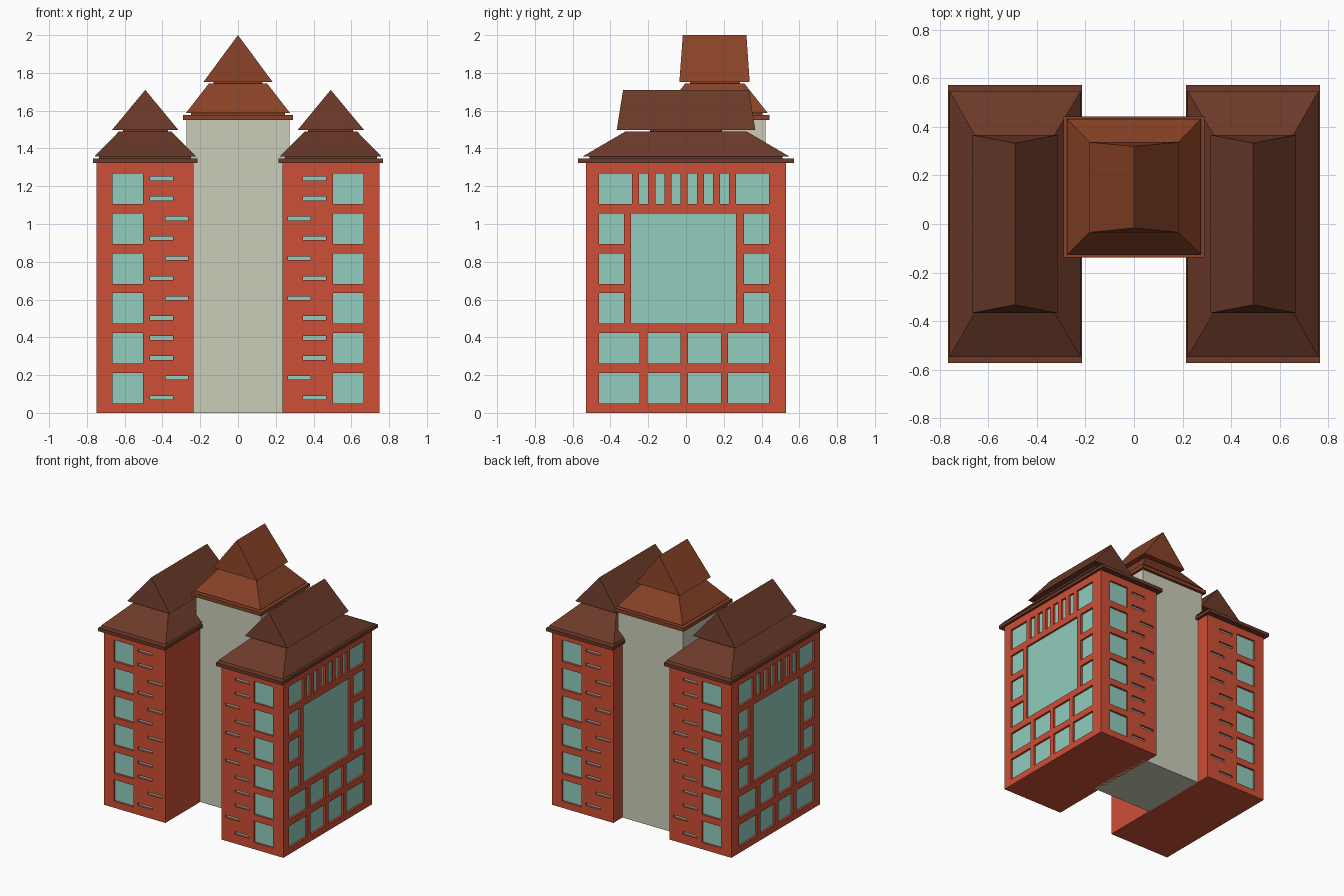
import bpy, bmesh

if "Cube" in bpy.data.objects:
    bpy.data.objects.remove(bpy.data.objects["Cube"])


def material(name, rgb):
    m = bpy.data.materials.new(name)
    lin = [((c / 255 + 0.055) / 1.055) ** 2.4 for c in rgb]
    m.diffuse_color = (*lin, 1)
    m.use_nodes = True
    m.node_tree.nodes["Principled BSDF"].inputs["Base Color"].default_value = m.diffuse_color
    return m


RED = material("red brick", (206, 79, 54))
GLASS = material("pale teal glass", (145, 205, 190))
STONE = material("pale stone", (202, 206, 185))
BROWN = material("dark brown roof", (108, 58, 41))
RUST = material("rust brown roof", (136, 66, 38))


def add_frustum(bm, lo, hi):
    """lo / hi are (x0, x1, y0, y1, z); equal x0 and x1 on top make a ridge."""
    rings = []
    for x0, x1, y0, y1, z in (lo, hi):
        rings.append([bm.verts.new(p) for p in
                      ((x0, y0, z), (x1, y0, z), (x1, y1, z), (x0, y1, z))])
    a, b = rings
    bm.faces.new(a[::-1])
    bm.faces.new(b)
    for i in range(4):
        j = (i + 1) % 4
        bm.faces.new((a[i], a[j], b[j], b[i]))


def add_box(bm, x0, x1, y0, y1, z0, z1):
    add_frustum(bm, (x0, x1, y0, y1, z0), (x0, x1, y0, y1, z1))


def finish(bm, name, *mats, mirror=False):
    bmesh.ops.remove_doubles(bm, verts=bm.verts, dist=1e-5)
    bmesh.ops.recalc_face_normals(bm, faces=bm.faces)
    me = bpy.data.meshes.new(name)
    bm.to_mesh(me)
    bm.free()
    for m in mats:
        me.materials.append(m)
    ob = bpy.data.objects.new(name, me)
    bpy.context.collection.objects.link(ob)
    if mirror:
        ob.modifiers.new("Mirror", "MIRROR")
    return ob


def frustum(name, lo, hi, mat, mirror=False):
    bm = bmesh.new()
    add_frustum(bm, lo, hi)
    return finish(bm, name, mat, mirror=mirror)


def box(name, x0, x1, y0, y1, z0, z1, mat, mirror=False):
    return frustum(name, (x0, x1, y0, y1, z0), (x0, x1, y0, y1, z1), mat, mirror)


# side tower body
X0, X1, Y, D = 0.235, 0.75, 0.53, 0.015
body = box("side_tower", X0, X1, -Y, Y, 0, 1.325, RED)

# window cutters
rows = [(0.05 + 0.211 * i, 0.212 + 0.211 * i) for i in range(6)]
cut = bmesh.new()


def end_hole(x0, x1, z0, z1):
    add_box(cut, x0, x1, -Y - 0.1, -Y + D, z0, z1)
    add_box(cut, x0, x1, Y - D, Y + 0.1, z0, z1)


def side_hole(y0, y1, z0, z1):
    add_box(cut, X1 - D, X1 + 0.1, y0, y1, z0, z1)


for z0, z1 in rows:
    end_hole(0.503, 0.665, z0, z1)
for k in range(12):                                  # staggered slits
    x = 0.265 if k in (1, 5, 7, 9) else 0.345
    z = 0.08 + 0.1055 * k
    end_hole(x, x + 0.12, z - 0.01, z + 0.01)
for z0, z1 in rows[:2]:                              # lower wide windows
    for y0, y1 in ((-0.46, -0.245), (-0.205, -0.03), (0.01, 0.185), (0.222, 0.44)):
        side_hole(y0, y1, z0, z1)
for z0, z1 in rows[2:5]:                             # edge windows
    side_hole(-0.46, -0.328, z0, z1)
    side_hole(0.308, 0.44, z0, z1)
side_hole(-0.29, 0.265, rows[2][0], rows[4][1])      # large window
side_hole(-0.46, -0.285, *rows[5])
side_hole(0.265, 0.44, *rows[5])
for i in range(6):                                   # narrow top windows
    y = -0.248 + 0.0857 * i
    side_hole(y, y + 0.048, *rows[5])
cutter = finish(cut, "window_cutter")
cutter.hide_render = True

mod = body.modifiers.new("Windows", "BOOLEAN")
mod.object = cutter
mod.operation = "DIFFERENCE"
mod.solver = "EXACT"
deps = bpy.context.evaluated_depsgraph_get()
mesh = bpy.data.meshes.new_from_object(body.evaluated_get(deps))
body.modifiers.clear()
body.data = mesh
bpy.data.objects.remove(cutter)

# glass on the recessed faces
mesh.materials.clear()
mesh.materials.append(RED)
mesh.materials.append(GLASS)
for p in mesh.polygons:
    c, n = p.center, p.normal
    on_end = abs(n.y) > 0.9 and Y - D - 0.003 < abs(c.y) < Y - D + 0.003
    on_side = n.x > 0.9 and X1 - D - 0.003 < c.x < X1 - D + 0.003
    p.material_index = 1 if on_end or on_side else 0
body.modifiers.new("Mirror", "MIRROR")

# side tower roofs
box("side_eave", 0.215, 0.767, -0.572, 0.572, 1.322, 1.347, BROWN, True)
box("side_eave_core", 0.25, 0.735, -0.51, 0.51, 1.34, 1.36, BROWN, True)
frustum("side_lower_roof", (0.22, 0.76, -0.548, 0.548, 1.357),
        (0.355, 0.63, -0.32, 0.32, 1.49), BROWN, True)
box("side_roof_neck", 0.37, 0.61, -0.19, 0.19, 1.48, 1.505, BROWN, True)
frustum("side_upper_roof", (0.315, 0.668, -0.367, 0.367, 1.497),
        (0.491, 0.491, -0.333, 0.333, 1.71), BROWN, True)

# central tower and roofs
box("central_tower", -0.272, 0.272, -0.115, 0.422, 0, 1.55, STONE)
box("central_eave", -0.29, 0.29, -0.138, 0.443, 1.55, 1.577, RUST)
box("central_eave_core", -0.25, 0.25, -0.1, 0.405, 1.57, 1.595, RUST)
frustum("central_lower_roof", (-0.275, 0.275, -0.125, 0.432, 1.588),
        (-0.155, 0.155, -0.005, 0.31, 1.743), RUST)
box("central_roof_neck", -0.13, 0.13, 0.02, 0.285, 1.735, 1.757, RUST)
frustum("central_upper_roof", (-0.183, 0.183, -0.035, 0.337, 1.752),
        (0, 0, -0.017, 0.32, 2.0), RUST)
